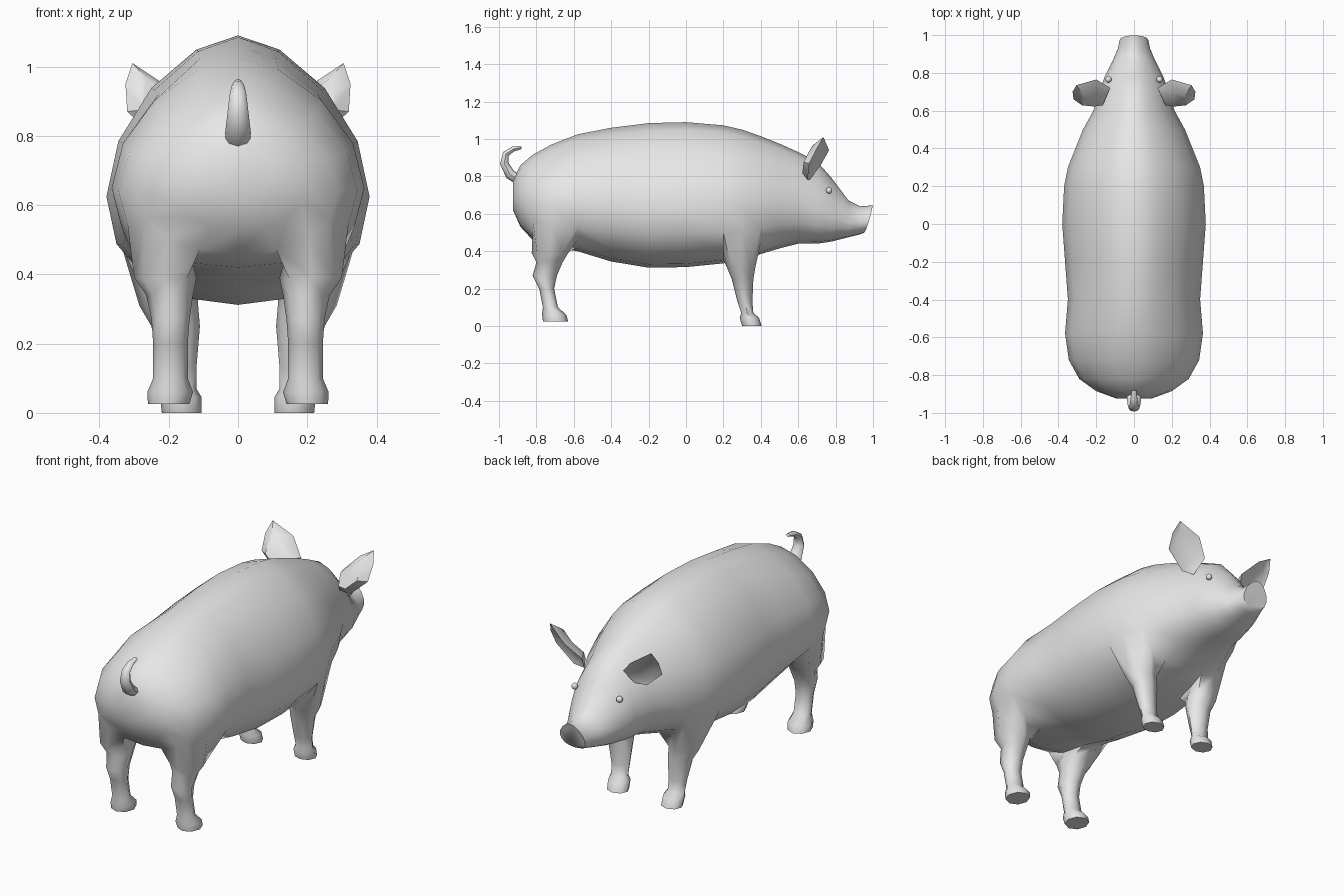
import bpy, bmesh, math
from mathutils import Vector

if "Cube" in bpy.data.objects:
    bpy.data.objects.remove(bpy.data.objects["Cube"])

grey = bpy.data.materials.new("plain grey")
grey.diffuse_color = (0.8, 0.8, 0.8, 1)
grey.use_nodes = True
grey.node_tree.nodes["Principled BSDF"].inputs["Base Color"].default_value = grey.diffuse_color
N = 16  # sides of the torso


def finish(bm, name, angle):
    bmesh.ops.recalc_face_normals(bm, faces=bm.faces)
    mesh = bpy.data.meshes.new(name)
    bm.to_mesh(mesh)
    bm.free()
    mesh.materials.append(grey)
    ob = bpy.data.objects.new(name, mesh)
    bpy.context.collection.objects.link(ob)
    bpy.ops.object.select_all(action='DESELECT')
    ob.select_set(True)
    bpy.context.view_layer.objects.active = ob
    bpy.ops.object.shade_smooth_by_angle(angle=math.radians(angle))
    return ob


def bridge(bm, a, b):
    n = len(a)
    for k in range(n):
        bm.faces.new((a[k], a[(k + 1) % n], b[(k + 1) % n], b[k]))


# Torso and head sections: y, bottom z, top z, half width
sections = [
    (-.925, .62, .78, .09), (-.885, .53, .86, .20), (-.82, .46, .915, .29),
    (-.72, .42, .97, .345), (-.58, .40, 1.025, .365), (-.40, .345, 1.06, .35),
    (-.20, .312, 1.085, .365), (0, .315, 1.09, .38), (.20, .335, 1.073, .37),
    (.30, .36, 1.05, .35), (.40, .385, 1.015, .31), (.50, .415, .975, .27),
    (.60, .44, .93, .215), (.70, .44, .88, .185), (.78, .452, .79, .155),
    (.87, .475, .67, .11), (.93, .49, .64, .085), (.977, .50, .645, .075)]

# Leg sections: z, back y, front y, inner x, outer x
hind = [(.39, -.825, -.63, .12, .30), (.34, -.80, -.66, .13, .265),
        (.27, -.82, -.69, .14, .25), (.20, -.785, -.705, .145, .245),
        (.10, -.765, -.685, .145, .245), (.06, -.77, -.64, .13, .262),
        (.025, -.765, -.63, .14, .26)]
fore = [(.31, .22, .37, .115, .285), (.25, .245, .36, .11, .25),
        (.13, .275, .355, .12, .225), (.07, .295, .36, .12, .22),
        (.045, .287, .39, .105, .225), (0, .30, .405, .105, .22)]
legs = {2: hind, 8: fore}  # first torso section of each leg opening

bm = bmesh.new()
rings = []
for y, lo, hi, w in sections:
    mid, h, ring = (lo + hi) / 2, (hi - lo) / 2, []
    for k in range(N):
        a = 2 * math.pi * k / N
        s, c = math.sin(a), math.cos(a)
        x = w * math.copysign(abs(s) ** (1.2 if c > 0 else 1), s)
        slant = .022 * c if y > .95 else 0
        ring.append(bm.verts.new((x, y + slant, mid + h * (c - .2 * s * s))))
    rings.append(ring)

# Skin of the torso, leaving four openings for the legs
open_cells = {(i + d, k) for i in legs for d in (0, 1) for k in (5, 6, 9, 10)}
for i in range(len(rings) - 1):
    for k in range(N):
        if (i, k) not in open_cells:
            k2 = (k + 1) % N
            bm.faces.new((rings[i][k], rings[i][k2], rings[i + 1][k2], rings[i + 1][k]))
bm.faces.new(rings[0])
bm.faces.new(rings[-1])

# Legs grow out of the openings
around = [(1, 0), (1, 1), (0, 1), (-1, 1), (-1, 0), (-1, -1), (0, -1), (1, -1)]
for start, levels in legs.items():
    for side in (1, -1):
        loop = [rings[start + 1 + dy][(side * (6 - dx)) % N] for dx, dy in around]
        for z, y0, y1, x0, x1 in levels:
            new = []
            for dx, dy in around:
                d = Vector((dx, dy)).normalized()
                new.append(bm.verts.new((side * ((x0 + x1) / 2 + d.x * (x1 - x0) / 2),
                                         (y0 + y1) / 2 + d.y * (y1 - y0) / 2, z)))
            bridge(bm, loop, new)
            loop = new
        bm.faces.new(loop)
bmesh.ops.delete(bm, geom=[v for v in bm.verts if not v.link_faces], context='VERTS')
finish(bm, "body", 55)

# Ears: cupped shells with a rounded back and a hollow front
rim = [(.15, .66, .78), (.125, .72, .86), (.20, .765, .94), (.305, .735, 1.01),
       (.325, .70, .95), (.32, .66, .87), (.22, .65, .78)]
centre = sum((Vector(p) for p in rim), Vector()) / len(rim)
for side, name in ((1, "right_ear"), (-1, "left_ear")):
    bm = bmesh.new()

    def ear_ring(scale, offset):
        pts = [centre + (Vector(p) - centre) * scale + Vector(offset) for p in rim]
        return [bm.verts.new((side * p.x, p.y, p.z)) for p in pts]

    edge = ear_ring(1, (0, 0, 0))
    back = ear_ring(.65, (-.015, -.045, 0))
    hollow = ear_ring(.75, (-.005, -.012, 0))
    bridge(bm, edge, back)
    bridge(bm, edge, hollow)
    bm.faces.new(back)
    bm.faces.new(hollow)
    finish(bm, name, 45)

# Eyes
for side, name in ((1, "right_eye"), (-1, "left_eye")):
    bm = bmesh.new()
    bmesh.ops.create_uvsphere(bm, u_segments=10, v_segments=6, radius=.017)
    bmesh.ops.translate(bm, verts=bm.verts, vec=(side * .135, .765, .725))
    finish(bm, name, 60)

# Curled tail: y, z, radius
path = [(-.88, .775, .036), (-.94, .81, .037), (-.972, .87, .030),
        (-.963, .92, .024), (-.925, .946, .018), (-.88, .955, .012)]
bm = bmesh.new()
last = None
for i, (y, z, r) in enumerate(path):
    a, b = path[max(i - 1, 0)], path[min(i + 1, len(path) - 1)]
    t = Vector((b[0] - a[0], b[1] - a[1])).normalized()
    ring = []
    for k in range(8):
        u, v = math.cos(k * math.pi / 4) * r, math.sin(k * math.pi / 4) * r * .75
        ring.append(bm.verts.new((u, y - t.y * v, z + t.x * v)))
    if last:
        bridge(bm, last, ring)
    else:
        bm.faces.new(ring)
    last = ring
bm.faces.new(last)
finish(bm, "tail", 50)
